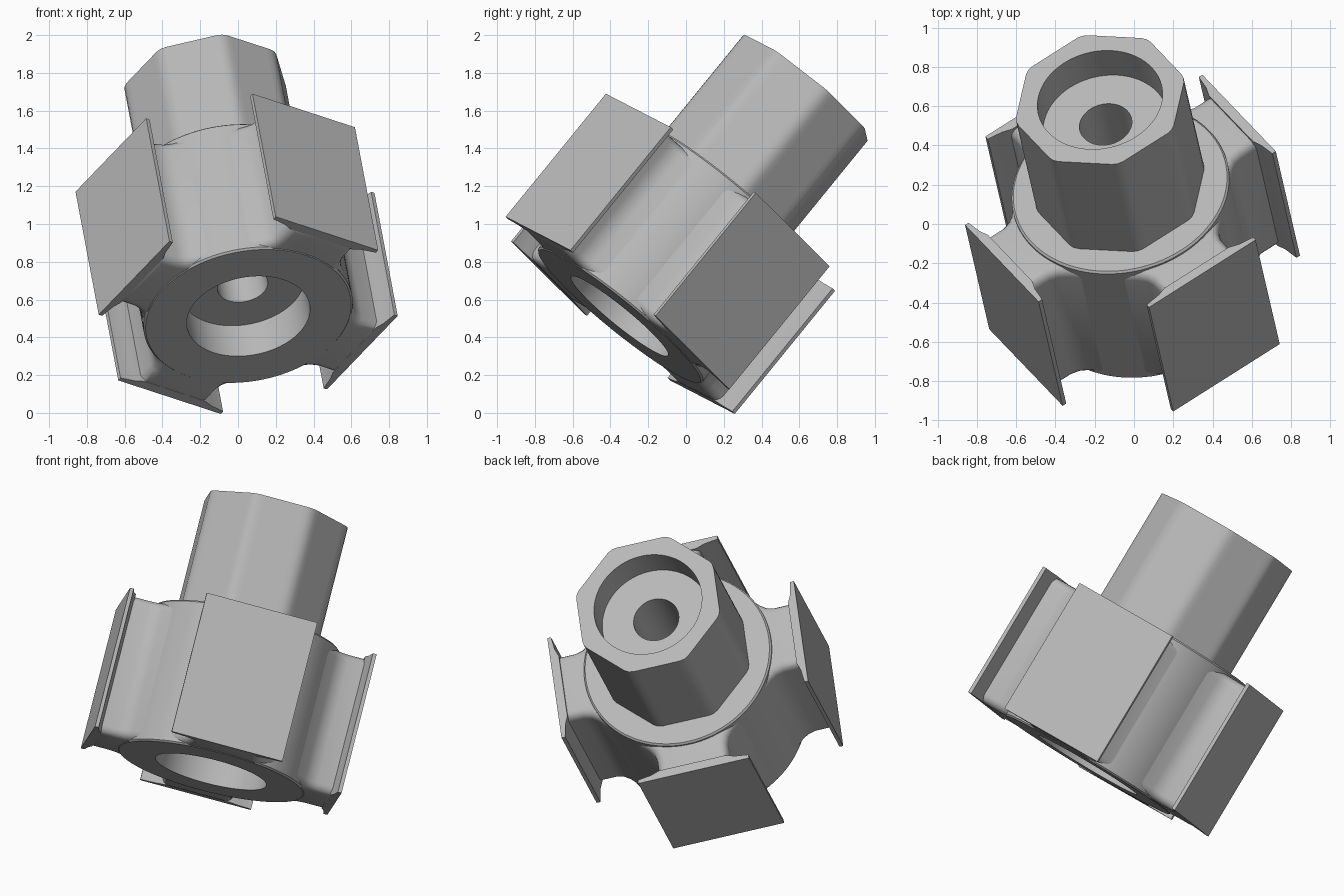
import bpy, bmesh, math
from mathutils import Matrix, Vector

cube = bpy.data.objects.get("Cube")
if cube:
    bpy.data.objects.remove(cube, do_unlink=True)

grey = bpy.data.materials.new("plain_grey")
grey.use_nodes = True
COLOR = (0.48, 0.48, 0.48, 1)
grey.diffuse_color = COLOR
grey.node_tree.nodes["Principled BSDF"].inputs["Base Color"].default_value = COLOR

# Tilted frame: the part's axis leans back and slightly sideways
axis = Vector((-0.145, 0.625, 0.767)).normalized()
side = (Vector((1, 0, 0)) - axis * axis.x).normalized()
up = axis.cross(side)
FRAME = Matrix.Translation((0.055, -0.352, 0.512)) @ Matrix((side, up, axis)).transposed().to_4x4()
STEPS = 96


def finish(bm, name, matrix):
    mesh = bpy.data.meshes.new(name)
    bm.to_mesh(mesh)
    bm.free()
    obj = bpy.data.objects.new(name, mesh)
    bpy.context.collection.objects.link(obj)
    mesh.materials.append(grey)
    obj.matrix_world = matrix
    bpy.ops.object.select_all(action="DESELECT")
    obj.select_set(True)
    bpy.context.view_layer.objects.active = obj
    bpy.ops.object.shade_smooth_by_angle(angle=math.radians(32))


def octagon_radius(angle, radius):
    # Eight flat sides with slightly blunted corners
    sector = math.pi / 4
    a = angle % sector - sector / 2
    return min(radius * math.cos(sector / 2) / math.cos(a), radius * 0.985)


def lathe(name, profile, matrix):
    """Revolve (radius, height, is_octagon) points around the axis."""
    bm = bmesh.new()
    rings = []
    for r, h, is_oct in profile:
        ring = []
        for i in range(STEPS):
            a = 2 * math.pi * i / STEPS
            rad = octagon_radius(a, r) if is_oct else r
            ring.append(bm.verts.new((rad * math.cos(a), rad * math.sin(a), h)))
        rings.append(ring)
    for lower, upper in zip(rings, rings[1:]):
        for i in range(STEPS):
            j = (i + 1) % STEPS
            bm.faces.new((lower[i], lower[j], upper[j], upper[i]))
    finish(bm, name, matrix)


def extrude_outline(name, outline, bottom, top, matrix, rounding=0):
    """Extrude an outline mirrored across its centre line, rounding both rims."""
    points = outline + [(x, -y) for x, y in reversed(outline)]
    bm = bmesh.new()
    face = bm.faces.new([bm.verts.new((x, y, bottom)) for x, y in points])
    grown = bmesh.ops.extrude_face_region(bm, geom=[face])
    verts = [g for g in grown["geom"] if isinstance(g, bmesh.types.BMVert)]
    bmesh.ops.translate(bm, verts=verts, vec=(0, 0, top - bottom))
    bmesh.ops.recalc_face_normals(bm, faces=bm.faces)
    if rounding:
        rims = [e for e in bm.edges if abs(e.verts[0].co.z - e.verts[1].co.z) < 1e-4]
        bmesh.ops.bevel(bm, geom=rims, offset=rounding, segments=4, profile=0.5,
                        affect="EDGES", clamp_overlap=False)
    finish(bm, name, matrix)


# Round hub with a wide recess in its lower end
lathe("hub", [(0.135, 0.21, False), (0.33, 0.21, False), (0.33, 0, False),
              (0.55, 0, False), (0.56, 0.01, False), (0.56, 0.855, False),
              (0.55, 0.865, False), (0.38, 0.865, False)], FRAME)

# Eight-sided shaft with a counterbored through hole
spin = Matrix.Rotation(math.radians(12), 4, "Z")
lathe("shaft", [(0.447, 0.85, True), (0.447, 1.575, True), (0.322, 1.575, False),
                (0.322, 1.375, False), (0.135, 1.375, False), (0.135, 0.21, False)],
      FRAME @ spin)

# Four arms: straight soft-edged necks, filleted into the hub, with flat square pads
neck = [(0.42, 0.36), (0.52, 0.25), (0.555, 0.225), (0.6, 0.213), (0.725, 0.213)]
pad = [(0.69, 0.2), (0.708, 0.25), (0.72, 0.333), (0.742, 0.333)]
for k, label in enumerate(("front_left", "back_left", "back_right", "front_right")):
    turn = Matrix.Rotation(math.radians(-55.4 + 90 * k), 4, "Z")
    extrude_outline(label + "_arm", neck, 0.004, 0.845, FRAME @ turn, rounding=0.05)
    extrude_outline(label + "_pad", pad, 0.006, 0.855, FRAME @ turn)
